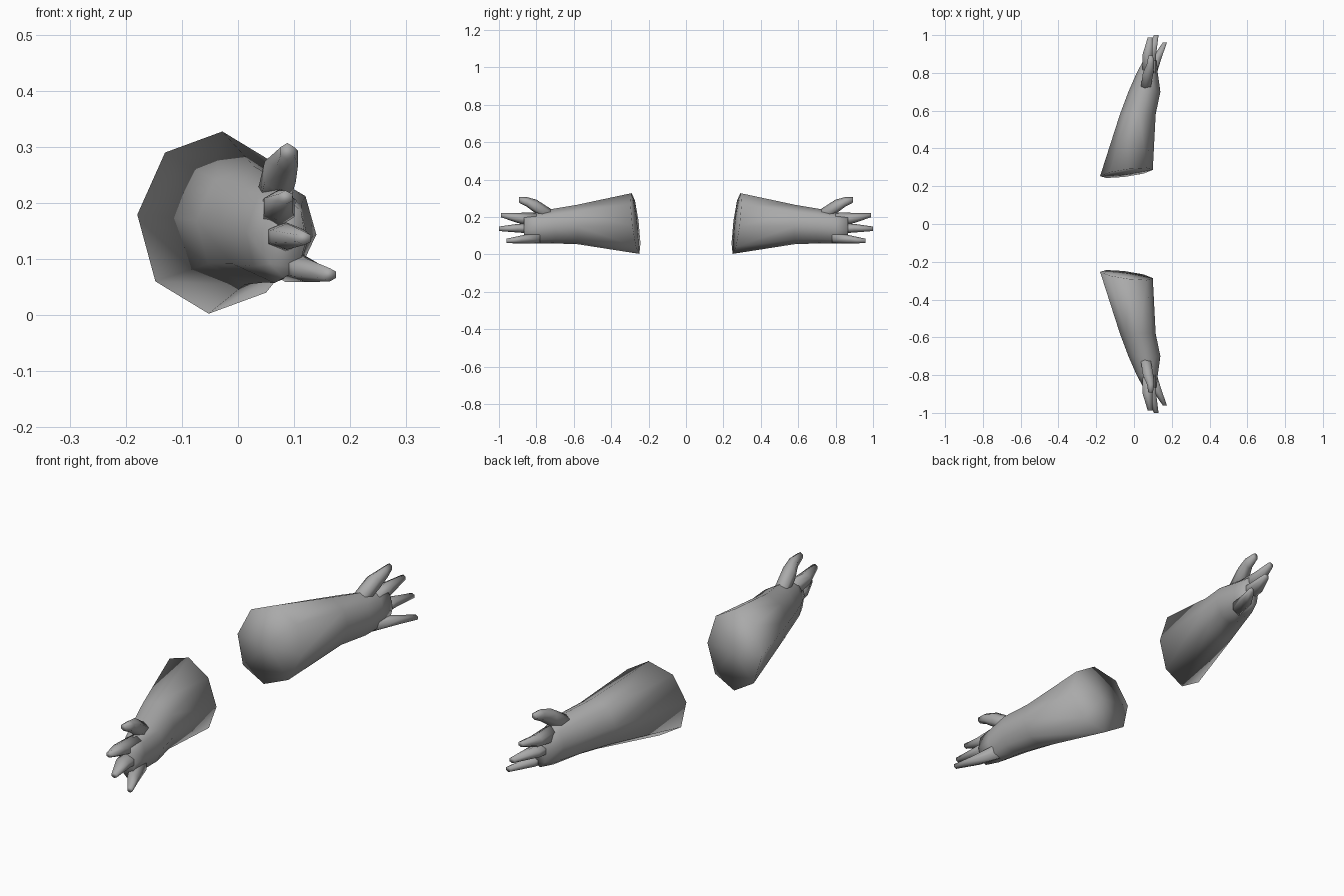
import bpy, bmesh, math

if "Cube" in bpy.data.objects:
    bpy.data.objects.remove(bpy.data.objects["Cube"])

skin = bpy.data.materials.new("plain grey")
skin.diffuse_color = (0.4, 0.4, 0.4, 1)
skin.use_nodes = True
skin.node_tree.nodes["Principled BSDF"].inputs["Base Color"].default_value = skin.diffuse_color


def loft(name, rings, sides, phase, tilt=(0, 0), bulge=0.0):
    """Skin elliptical rings (x, y, z, rx, rz) along y; mirrored front to back."""
    bm = bmesh.new()
    loops = []
    for i, (x, y, z, rx, rz) in enumerate(rings):
        loop = []
        for k in range(sides):
            a = math.radians(phase) + math.tau * k / sides
            dx, dz = rx * math.cos(a), rz * math.sin(a)
            dy = tilt[0] * dx + tilt[1] * dz if i == 0 else 0
            loop.append(bm.verts.new((x + dx, y + dy, z + dz)))
        loops.append(loop)
    for a, b in zip(loops, loops[1:]):
        for k in range(sides):
            n = (k + 1) % sides
            bm.faces.new((a[k], a[n], b[n], b[k]))
    # slightly domed start, flat tip
    x, y, z = rings[0][:3]
    mid = bm.verts.new((x, y - bulge, z))
    for k in range(sides):
        bm.faces.new((mid, loops[0][(k + 1) % sides], loops[0][k]))
    bm.faces.new(loops[-1])
    bmesh.ops.recalc_face_normals(bm, faces=bm.faces)
    for f in bm.faces:
        f.smooth = True
    me = bpy.data.meshes.new(name)
    bm.to_mesh(me)
    bm.free()
    me.materials.append(skin)
    ob = bpy.data.objects.new(name, me)
    bpy.context.collection.objects.link(ob)
    m = ob.modifiers.new("mirror", 'MIRROR')
    m.use_axis = (False, True, False)
    m.use_mirror_merge = False
    return ob


# forearm, wrist and palm, with a slanted elbow end
loft("forearm_and_palm", [
    (-0.04, 0.27, 0.165, 0.14, 0.163),
    (0.02, 0.58, 0.16, 0.095, 0.106),
    (0.055, 0.70, 0.152, 0.085, 0.094),
    (0.07, 0.80, 0.142, 0.056, 0.085),
    (0.085, 0.865, 0.138, 0.036, 0.072),
], 8, -5, tilt=(0.13, 0.12), bulge=0.008)

# thumb and three fingers
digits = {
    "thumb": [(0.06, 0.71, 0.20, 0.03, 0.035), (0.075, 0.80, 0.255, 0.032, 0.038),
              (0.088, 0.85, 0.28, 0.022, 0.026), (0.088, 0.893, 0.292, 0.014, 0.015)],
    "upper_finger": [(0.075, 0.80, 0.185, 0.035, 0.04), (0.072, 0.90, 0.195, 0.03, 0.027),
                     (0.085, 0.988, 0.21, 0.014, 0.012)],
    "middle_finger": [(0.08, 0.80, 0.14, 0.04, 0.03), (0.088, 0.90, 0.14, 0.034, 0.023),
                      (0.118, 1.0, 0.137, 0.014, 0.012)],
    "lower_finger": [(0.085, 0.78, 0.092, 0.035, 0.033), (0.122, 0.88, 0.08, 0.028, 0.021),
                     (0.163, 0.96, 0.072, 0.013, 0.012)],
}
for name, rings in digits.items():
    loft(name, rings, 6, 30)
